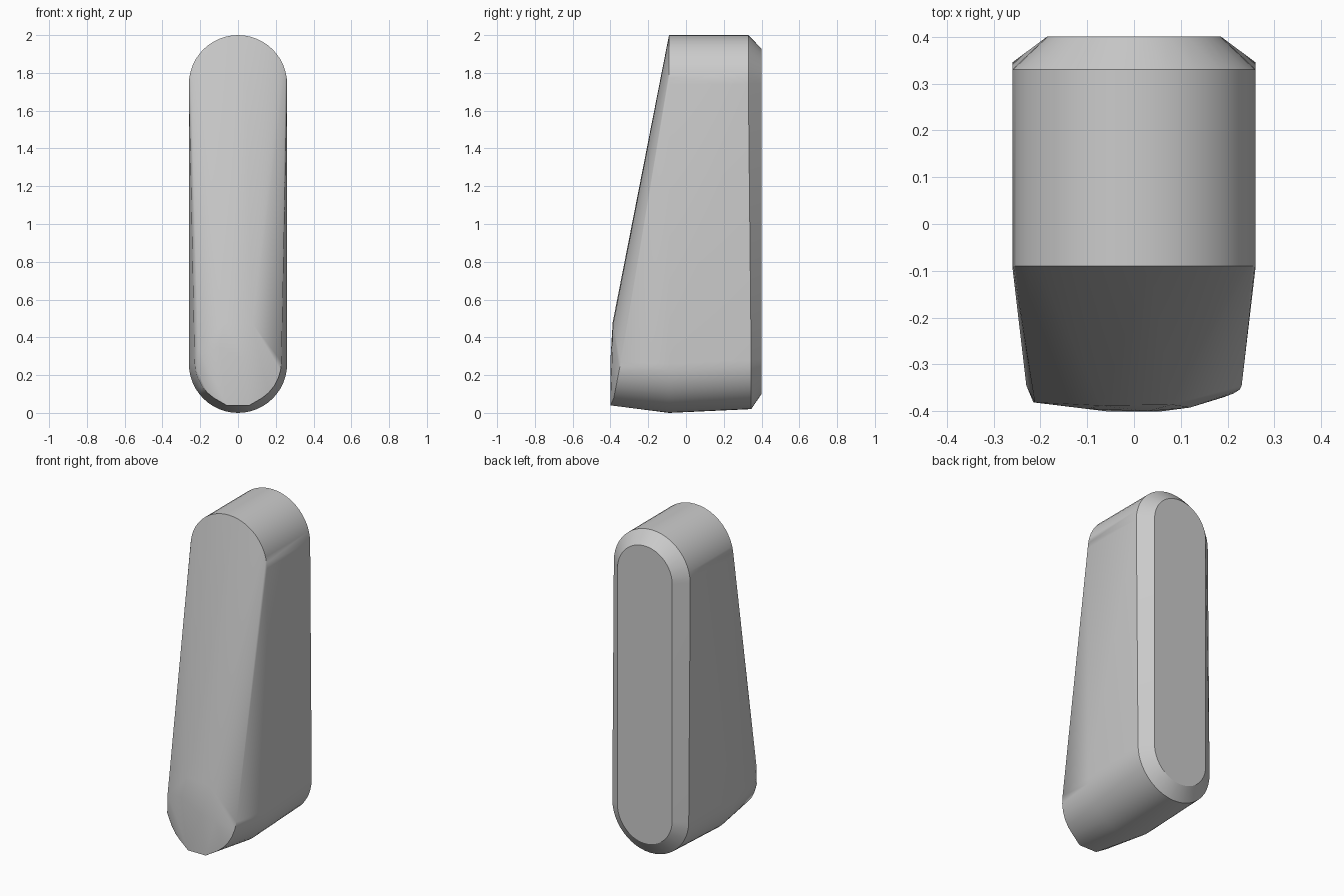
import bpy, bmesh, math

cube = bpy.data.objects.get("Cube")
if cube:
    bpy.data.objects.remove(cube, do_unlink=True)

grey = bpy.data.materials.new("plain grey")
grey.use_nodes = True
grey.diffuse_color = (0.6, 0.6, 0.6, 1)
grey.node_tree.nodes["Principled BSDF"].inputs["Base Color"].default_value = (0.6, 0.6, 0.6, 1)


def arc(r, zc, y, up, y_end=None, steps=24):
    """Half circle in x/z; y eases from its sides (y) to its middle (y_end)."""
    y_end = y if y_end is None else y_end
    pts = []
    for i in range(steps + 1):
        a = math.pi * i / steps
        s = math.sin(a)
        pts.append((r * math.cos(a), y + (y_end - y) * s, zc + up * r * s))
    return pts


# Rounded slab: top and bottom arcs, with a chamfered back
points = arc(0.26, 1.74, -0.09, 1) + arc(0.26, 0.26, -0.09, -1)
points += arc(0.26, 1.74, 0.33, 1) + arc(0.26, 0.28, 0.345, -1)
points += arc(0.186, 1.742, 0.40, 1) + arc(0.186, 0.286, 0.40, -1)

# Forward toe: rounded lower rim and uneven nose facets
points += arc(0.23, 0.27, -0.345, -1, -0.39, 16)
points += [(-0.06, -0.4, 0.04), (0.06, -0.4, 0.04), (-0.215, -0.381, 0.22),
           (-0.212, -0.381, 0.34), (-0.1, -0.395, 0.35), (0.12, -0.392, 0.27),
           (-0.07, -0.388, 0.48), (0.08, -0.386, 0.47), (0.03, -0.4, 0.28)]

bm = bmesh.new()
for p in points:
    bm.verts.new(p)
hull = bmesh.ops.convex_hull(bm, input=bm.verts)
loose = {v for v in hull["geom_interior"] + hull["geom_unused"]
         if isinstance(v, bmesh.types.BMVert)}
bmesh.ops.delete(bm, geom=list(loose), context='VERTS')
bmesh.ops.dissolve_limit(bm, angle_limit=math.radians(0.5), verts=bm.verts, edges=bm.edges)
bmesh.ops.recalc_face_normals(bm, faces=bm.faces)

mesh = bpy.data.meshes.new("tapered_block")
bm.to_mesh(mesh)
bm.free()
mesh.materials.append(grey)
block = bpy.data.objects.new("tapered_block", mesh)
bpy.context.collection.objects.link(block)

# Soft curves with crisp rims
bpy.ops.object.select_all(action='DESELECT')
block.select_set(True)
bpy.context.view_layer.objects.active = block
bpy.ops.object.shade_smooth_by_angle(angle=math.radians(30))
